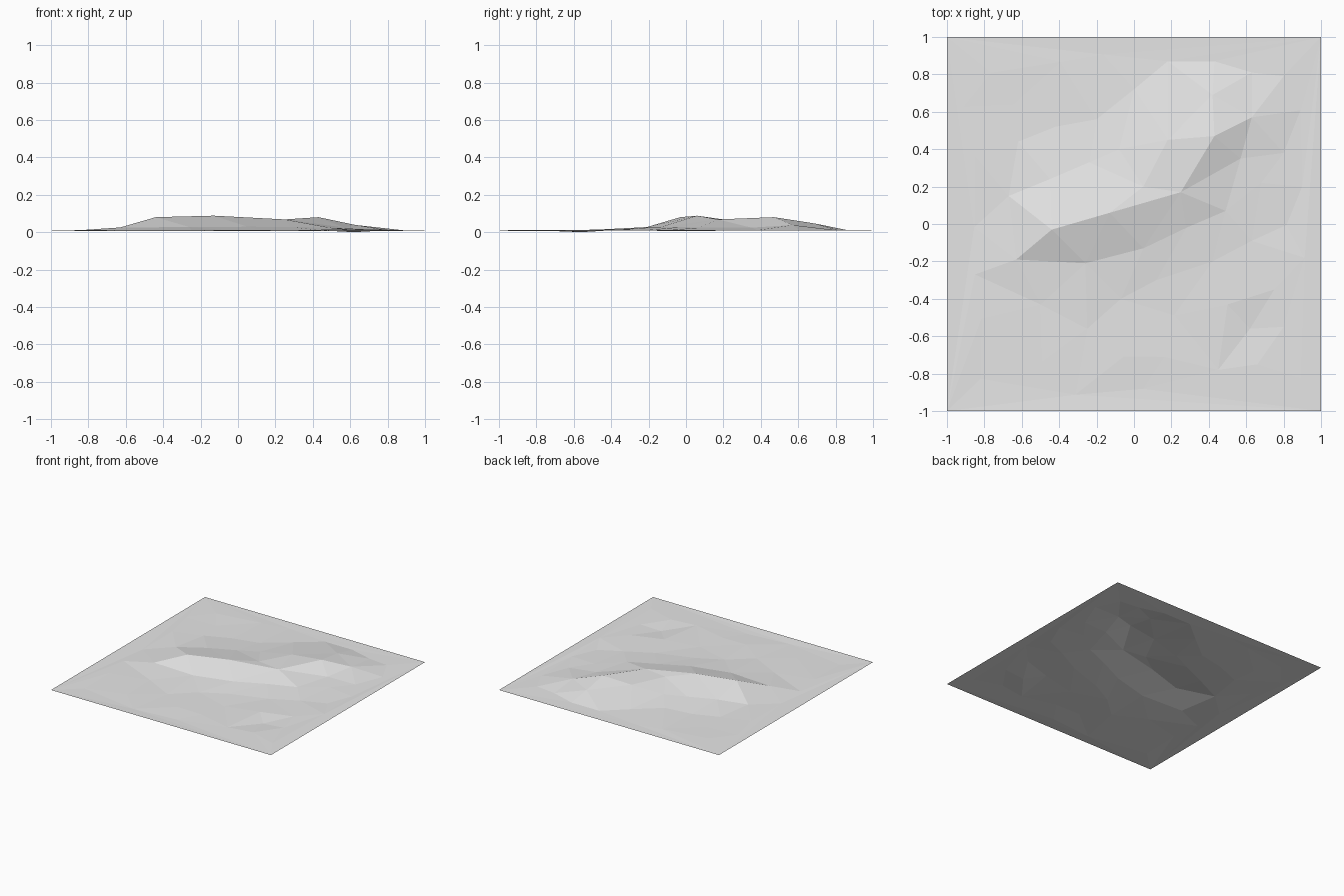
import bpy
import random
from mathutils import Vector
from mathutils.geometry import delaunay_2d_cdt

cube = bpy.data.objects.get("Cube")
if cube:
    bpy.data.objects.remove(cube, do_unlink=True)

# Break lines of the land: x and y in hundredths, height in thousandths
ridge = [(-63, -19, 25), (-44, -3, 80), (-13, 6, 88), (25, 17, 68),
         (43, 47, 80), (63, 57, 38), (80, 79, 12)]
south_foot = [(-85, -27, 10), (-50, -43, 9), (-26, -21, 27), (5, -13, 29),
              (28, -2, 28), (49, 7, 24), (68, 22, 15), (80, 38, 10)]
south_skirt = [(-25, -56, 9), (-7, -40, 11), (12, -30, 12), (42, -20, 12), (63, -9, 11)]
north_shoulder = [(-67, 15, 13), (-45, 24, 30), (-24, 33, 32), (-8, 40, 36), (18, 45, 63)]
north_foot = [(-62, 44, 9), (-42, 52, 10), (-20, 56, 16), (0, 72, 13), (18, 87, 9),
              (43, 87, 9), (63, 81, 11)]
knolls = [(5, 20, 68), (42, 69, 46), (57, 35, 24), (75, -35, 13), (50, -43, 14),
          (62, -56, 0), (45, -78, 9), (66, -75, 11), (80, -55, 10)]

BASE = 0.01
points, edges = [], []


def add_point(x, y, z):
    points.append(Vector((x, y, z)))
    return len(points) - 1


def add_line(line, linked=True, closed=False):
    """Add points and keep the creases between neighbours."""
    ids = [add_point(x / 100, y / 100, z / 1000) for x, y, z in line]
    if linked:
        edges.extend(zip(ids, ids[1:]))
    if closed:
        edges.append((ids[-1], ids[0]))


# Square outline of the sheet
add_line([(sx * 100, sy * 100, 10) for sx, sy in ((-1, -1), (1, -1), (1, 1), (-1, 1))],
         closed=True)

for crease in (ridge, south_foot, south_skirt, north_shoulder, north_foot):
    add_line(crease)
add_line(knolls, linked=False)

# Gentle unevenness on the surrounding plain, kept clear of the shaped land
random.seed(4)
for attempt in range(400):
    x, y = random.uniform(-0.93, 0.93), random.uniform(-0.93, 0.93)
    near = min((Vector((x, y)) - p.xy).length for p in points)
    on_hill = -0.45 < y - 0.5 * x < 0.62 and abs(x) < 0.8
    if near > 0.2 and not on_hill:
        add_point(x, y, BASE + random.uniform(-0.005, 0.003))

# Triangulate the plan, then lift each vertex to its height
plan, _, faces, origins, _, _ = delaunay_2d_cdt(
    [p.xy for p in points], edges, [], 1, 1e-5)
verts = [(v.x, v.y, points[src[0]].z if src else BASE) for v, src in zip(plan, origins)]

mesh = bpy.data.meshes.new("terrain")
mesh.from_pydata(verts, [], faces)
mesh.update()
terrain = bpy.data.objects.new("terrain", mesh)
bpy.context.collection.objects.link(terrain)

# Plain grey ground
grey = bpy.data.materials.new("light_grey")
grey.use_nodes = True
colour = (0.8, 0.8, 0.8, 1)
grey.diffuse_color = colour
grey.node_tree.nodes["Principled BSDF"].inputs["Base Color"].default_value = colour
mesh.materials.append(grey)
